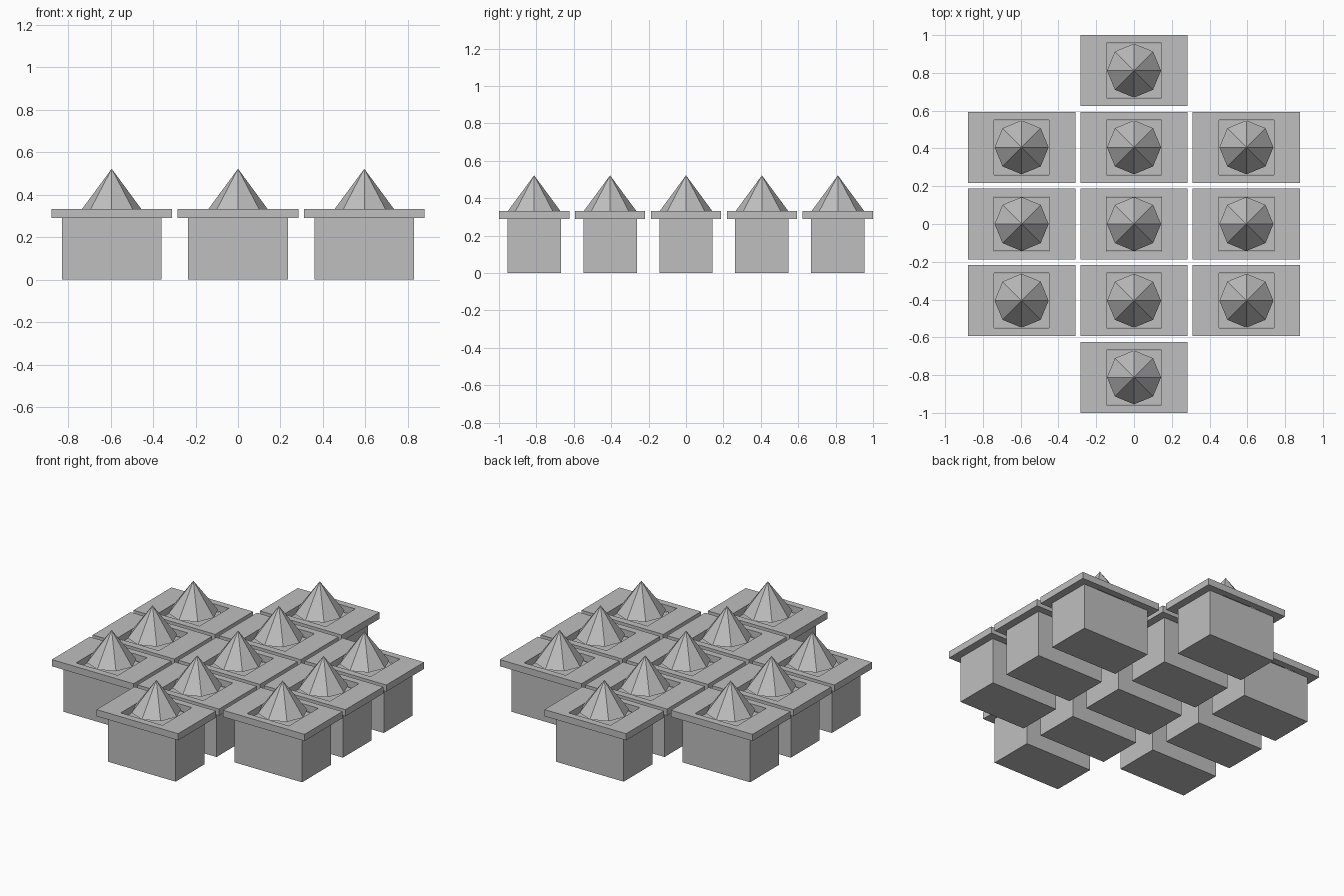
import bpy, bmesh, math

if "Cube" in bpy.data.objects:
    bpy.data.objects.remove(bpy.data.objects["Cube"])

grey = bpy.data.materials.new("mid_grey")
grey.diffuse_color = (0.52, 0.52, 0.52, 1)
grey.use_nodes = True
grey.node_tree.nodes["Principled BSDF"].inputs["Base Color"].default_value = grey.diffuse_color

PITCH_X, PITCH_Y = 0.595, 0.406
Z_RIM, Z_TOP, Z_CONE, Z_APEX = 0.29, 0.332, 0.328, 0.522


def make_mesh(name, bm):
    bmesh.ops.recalc_face_normals(bm, faces=bm.faces)
    mesh = bpy.data.meshes.new(name)
    bm.to_mesh(mesh)
    bm.free()
    mesh.materials.append(grey)
    return mesh


def box_body():
    # Plain block from the ground up to the rim
    bm = bmesh.new()
    bmesh.ops.create_cube(bm, size=1)
    bmesh.ops.scale(bm, vec=(0.47, 0.286, Z_RIM), verts=bm.verts)
    bmesh.ops.translate(bm, vec=(0, 0, Z_RIM / 2), verts=bm.verts)
    return make_mesh("box_body", bm)


def rim_frame():
    # Flat plate with a square opening
    bm = bmesh.new()

    def loop(hx, hy, z):
        return [bm.verts.new((sx * hx, sy * hy, z))
                for sx, sy in ((-1, -1), (1, -1), (1, 1), (-1, 1))]

    hole = 0.1455
    loops = [loop(0.284, 0.188, Z_RIM), loop(0.284, 0.188, Z_TOP),
             loop(hole, hole, Z_TOP), loop(hole, hole, Z_RIM)]
    for a, b in zip(loops, loops[1:] + loops[:1]):
        for i in range(4):
            j = (i + 1) % 4
            bm.faces.new((a[i], a[j], b[j], b[i]))
    return make_mesh("rim_frame", bm)


def cone_cap():
    # Eight-sided cone with corners on the axes
    bm = bmesh.new()
    base = [bm.verts.new((0.143 * math.cos(i * math.pi / 4),
                          0.143 * math.sin(i * math.pi / 4), Z_CONE)) for i in range(8)]
    apex = bm.verts.new((0, 0, Z_APEX))
    bm.faces.new(base)
    for i in range(8):
        bm.faces.new((base[i], base[(i + 1) % 8], apex))
    return make_mesh("cone_cap", bm)


parts = [box_body(), rim_frame(), cone_cap()]

# Three columns: five units in the middle, three on each side
for col, reach in ((-1, 1), (0, 2), (1, 1)):
    for row in range(-reach, reach + 1):
        for mesh in parts:
            obj = bpy.data.objects.new(mesh.name, mesh)
            obj.location = (col * PITCH_X, row * PITCH_Y, 0)
            bpy.context.collection.objects.link(obj)
